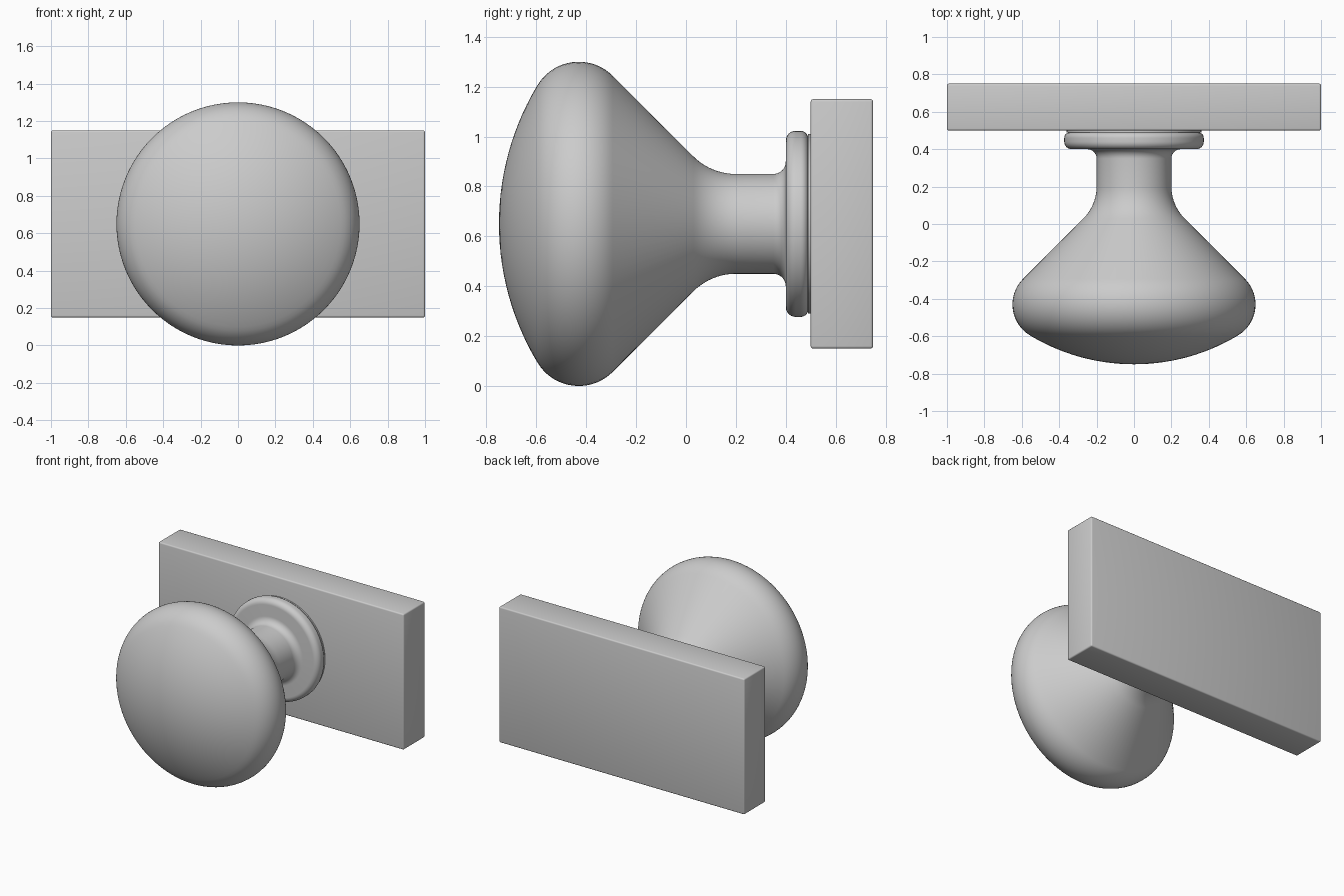
import bpy, bmesh
from math import sin, cos, pi, radians
from mathutils import Matrix

if "Cube" in bpy.data.objects:
    bpy.data.objects.remove(bpy.data.objects["Cube"])

AXIS_Z = 0.65


def arc(cy, cr, rad, a0, a1, n):
    """Points (y, radius) on a circular arc, angles in degrees."""
    return [(cy + rad * cos(radians(a0 + (a1 - a0) * i / n)),
             cr + rad * sin(radians(a0 + (a1 - a0) * i / n))) for i in range(n + 1)]


def lathe(name, profile, segments=96):
    """Revolve a (y, radius) profile about the knob axis."""
    bm = bmesh.new()
    rings = []
    for y, r in profile:
        if r < 1e-5:
            rings.append([bm.verts.new((0, y, AXIS_Z))])
        else:
            rings.append([bm.verts.new((r * cos(2 * pi * i / segments), y,
                                        AXIS_Z + r * sin(2 * pi * i / segments)))
                          for i in range(segments)])
    for a, b in zip(rings, rings[1:]):
        for i in range(segments):
            j = (i + 1) % segments
            quad = [a[i % len(a)], a[j % len(a)], b[j % len(b)], b[i % len(b)]]
            bm.faces.new(list(dict.fromkeys(quad)))
    return finish(name, bm)


def finish(name, bm):
    bmesh.ops.recalc_face_normals(bm, faces=bm.faces)
    mesh = bpy.data.meshes.new(name)
    bm.to_mesh(mesh)
    bm.free()
    ob = bpy.data.objects.new(name, mesh)
    bpy.context.collection.objects.link(ob)
    bpy.ops.object.select_all(action='DESELECT')
    ob.select_set(True)
    bpy.context.view_layer.objects.active = ob
    bpy.ops.object.shade_smooth_by_angle(angle=radians(35))
    return ob


# Knob, neck and rosette: domed face, rounded rim, cone, stem, flared collar
dome = arc(0.33, 0, 1.08, 180, 149.4, 14)
dome[0] = (-0.75, 0)
rim = arc(-0.43, 0.457, 0.193, 149.4, 45, 18)
neck = arc(0.20, 0.441, 0.241, 225, 270, 10)
collar = arc(0.35, 0.25, 0.05, -90, 0, 8)
rosette = arc(0.44, 0.333, 0.04, 180, 90, 8) + arc(0.46, 0.343, 0.03, 90, 20, 6)
lathe("knob", dome + rim[1:] + neck + collar[:-1]
      + [(0.40, 0.25)] + [(0.40, 0.333)] + rosette[1:]
      + [(0.49, 0.36), (0.51, 0.36), (0.51, 0)])

# Backing plate with slightly eased edges
bm = bmesh.new()
bmesh.ops.create_cube(bm, size=1, matrix=Matrix.Translation((0, 0.625, AXIS_Z))
                      @ Matrix.Diagonal((2.0, 0.25, 1.0, 1)))
bmesh.ops.bevel(bm, geom=bm.edges[:], offset=0.01, segments=3, profile=0.5,
                affect='EDGES')
finish("backing_plate", bm)
